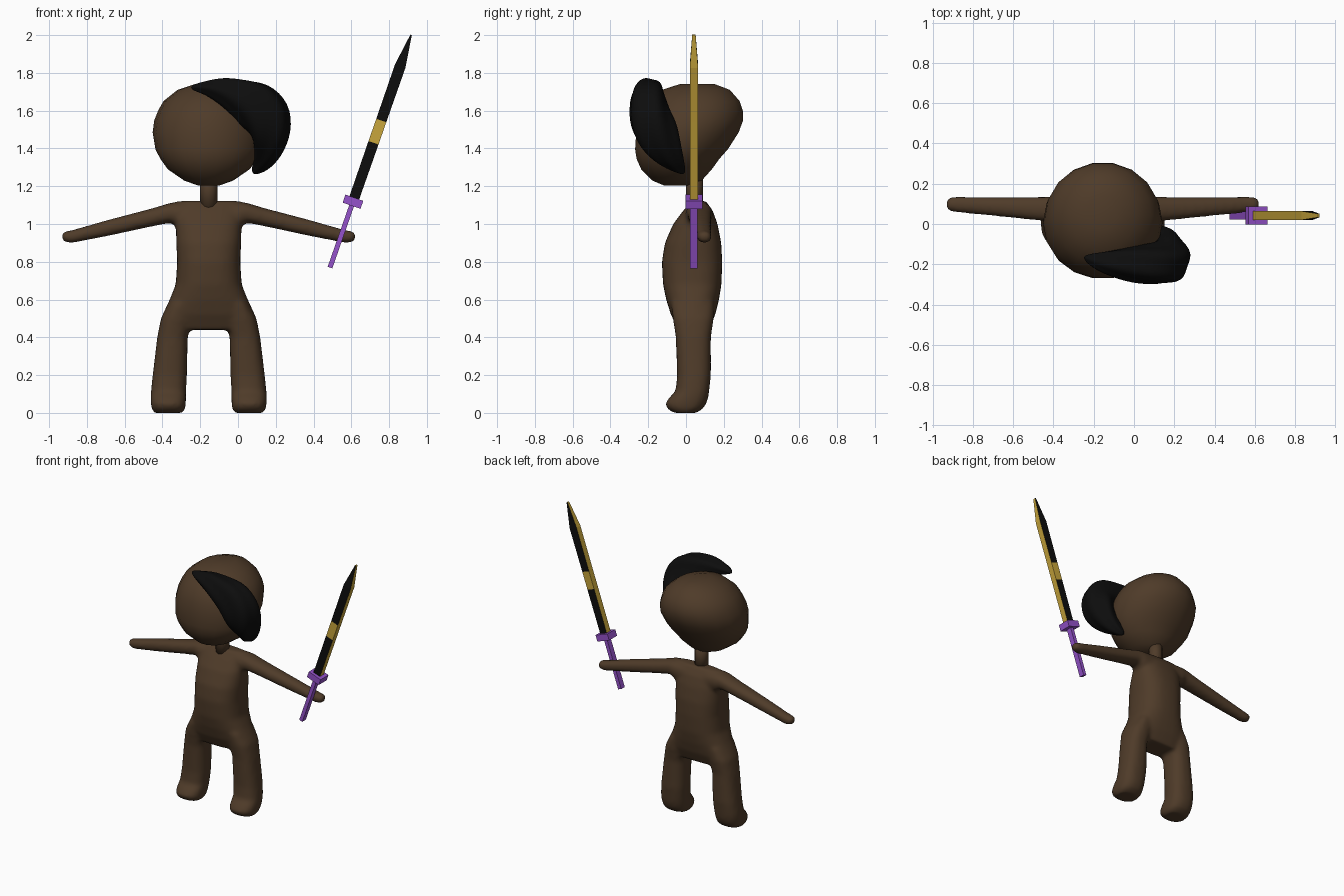
import bpy, bmesh, math
from mathutils import Vector

if "Cube" in bpy.data.objects:
    bpy.data.objects.remove(bpy.data.objects["Cube"])

CX = -0.155  # the body's centre line


def material(name, rgb):
    m = bpy.data.materials.new(name)
    m.diffuse_color = (*rgb, 1)
    m.use_nodes = True
    m.node_tree.nodes["Principled BSDF"].inputs["Base Color"].default_value = m.diffuse_color
    return m


SKIN = material("brown skin", (0.078, 0.044, 0.022))
BLACK = material("black", (0.004, 0.004, 0.004))
PURPLE = material("purple", (0.30, 0.085, 0.60))
GOLD = material("gold", (0.58, 0.38, 0.045))


def add_rings(bm, rings):
    """Skin a list of equal-length point rings and cap both ends."""
    vs = [[bm.verts.new(p) for p in r] for r in rings]
    n = len(vs[0])
    for a, b in zip(vs, vs[1:]):
        for i in range(n):
            bm.faces.new((a[i], a[(i + 1) % n], b[(i + 1) % n], b[i]))
    bm.faces.new(vs[0])
    bm.faces.new(vs[-1])


def finish(name, bm, mats, smooth=True):
    bmesh.ops.recalc_face_normals(bm, faces=bm.faces)
    me = bpy.data.meshes.new(name)
    for f in bm.faces:
        f.smooth = smooth
    bm.to_mesh(me)
    bm.free()
    for m in mats:
        me.materials.append(m)
    ob = bpy.data.objects.new(name, me)
    bpy.context.collection.objects.link(ob)
    return ob


def oval(c, u, v, n=24, power=2.0):
    """Superellipse ring around c with half axes u and v."""
    pts = []
    for i in range(n):
        a = math.tau * i / n
        ca, sa = math.cos(a), math.sin(a)
        pts.append(Vector(c) + u * math.copysign(abs(ca) ** (2 / power), ca)
                   + v * math.copysign(abs(sa) ** (2 / power), sa))
    return pts


def level(z, x, hx, yf, yb, n=24, power=2.0):
    """Horizontal oval from front yf to back yb."""
    return oval((x, (yf + yb) / 2, z), Vector((hx, 0, 0)), Vector((0, (yb - yf) / 2, 0)), n, power)


# body: torso, legs and arms fused into one smooth skin
torso = [(.44, .23, -.04, .12), (.52, .245, -.08, .155), (.60, .207, -.105, .175),
         (.68, .175, -.122, .188), (.80, .167, -.128, .192), (.90, .172, -.112, .187),
         (1.0, .174, -.068, .167), (1.07, .172, -.015, .142), (1.122, .165, .03, .105)]
leg = [(.0, .213, .075, -.065, .055), (.022, .213, .09, -.1, .09), (.05, .214, .093, -.11, .108),
       (.08, .214, .094, -.09, .118), (.115, .213, .093, -.055, .123), (.20, .206, .091, -.047, .132),
       (.40, .192, .081, -.054, .132), (.50, .17, .083, -.07, .147), (.58, .14, .07, -.08, .15)]
arm = [(.08, 1.045, .07, .07, .07), (.17, 1.05, .066, .07, .072), (.20, 1.06, .053, .07, .067),
       (.30, 1.035, .048, .075, .06), (.53, .98, .043, .086, .047), (.73, .932, .034, .097, .039),
       (.765, .933, .028, .098, .033), (.778, .936, .015, .098, .02)]
bm = bmesh.new()
add_rings(bm, [level(z, CX, hx, f, b, 32, 2.5) for z, hx, f, b in torso])
for s in (-1, 1):
    add_rings(bm, [level(z, CX + s * x, hx, f, b, 24, 2.5) for z, x, hx, f, b in leg])
    add_rings(bm, [oval((CX + s * d, y, z), Vector((0, hy, 0)), Vector((0, 0, hz)), 24, 2.3)
                   for d, z, hz, y, hy in arm])
body = finish("body", bm, [SKIN])
rm = body.modifiers.new("fuse", 'REMESH')
rm.mode = 'VOXEL'
rm.voxel_size = 0.013
rm.use_smooth_shade = True
sm = body.modifiers.new("soften", 'SMOOTH')
sm.factor = 0.5
sm.iterations = 8

# neck
bm = bmesh.new()
add_rings(bm, [level(z, CX, .046, 0, .09, 12) for z in (1.07, 1.28)])
finish("neck", bm, [SKIN])

# head: leaning skull, narrow at the nape
skull = [(1.205, .06, -.12, .02), (1.23, .13, -.18, .085), (1.29, .217, -.24, .14),
         (1.345, .256, -.265, .18), (1.395, .282, -.273, .225), (1.485, .297, -.268, .283),
         (1.55, .288, -.255, .307), (1.60, .268, -.235, .305), (1.65, .24, -.20, .288),
         (1.71, .165, -.13, .235), (1.742, .07, -.03, .15)]
bm = bmesh.new()
add_rings(bm, [level(z, CX, hx, f, b, 18) for z, hx, f, b in skull])
finish("head", bm, [SKIN])

# hair: one swept, ridged lock across the forehead and down the side
lock = [((-.25, -.165, 1.722), .012, .012), ((-.18, -.185, 1.722), .032, .045),
        ((-.09, -.195, 1.712), .068, .07), ((0, -.2, 1.675), .097, .09),
        ((.09, -.2, 1.64), .135, .1), ((.155, -.195, 1.57), .138, .11),
        ((.175, -.16, 1.48), .108, .12), ((.16, -.1, 1.38), .072, .085),
        ((.12, -.045, 1.31), .045, .045), ((.08, -.01, 1.268), .012, .012)]
pts = [Vector(p) for p, _, _ in lock]
rings = []
N = 30
for i, (c, r1, r2) in enumerate(lock):
    t = (pts[min(i + 1, len(pts) - 1)] - pts[max(i - 1, 0)]).normalized()
    v = Vector((0, 1, 0))
    v = (v - t * v.dot(t)).normalized()
    ring = oval(c, t.cross(v) * r1, v * r2, N)
    rings.append([pts[i] + (p - pts[i]) * (1 + .07 * math.cos(5 * math.tau * k / N + i * 0.9))
                  for k, p in enumerate(ring)])
bm = bmesh.new()
add_rings(bm, rings)
hair = finish("hair", bm, [BLACK])
hair.modifiers.new("round", 'SUBSURF').levels = 2

# sword: square rings along a slanted axis
BASE = Vector((.487, .042, .769))
AXIS = Vector((.329, 0, .944)).normalized()
SIDE = Vector((AXIS.z, 0, -AXIS.x))


def bar(sections):
    bm = bmesh.new()
    add_rings(bm, [[BASE + AXIS * s + SIDE * (w * a) + Vector((0, d * b, 0))
                    for a, b in ((-1, -1), (1, -1), (1, 1), (-1, 1))] for s, w, d in sections])
    return bm


finish("sword_grip", bar([(0, .013, .02), (.36, .013, .02)]), [PURPLE], False)
finish("sword_guard", bar([(.347, .05, .045), (.392, .05, .045)]), [PURPLE], False)

# blade: black flats with a gold band, gold edges
bm = bar([(.39, .027, .022), (.70, .028, .022), (.825, .028, .022),
          (1.13, .029, .022), (1.305, .004, .009)])
bm.normal_update()
for f in bm.faces:
    s = (f.calc_center_median() - BASE).dot(AXIS)
    f.material_index = 0 if abs(f.normal.y) > 0.7 and not .70 < s < .825 else 1
finish("sword_blade", bm, [BLACK, GOLD], False)
